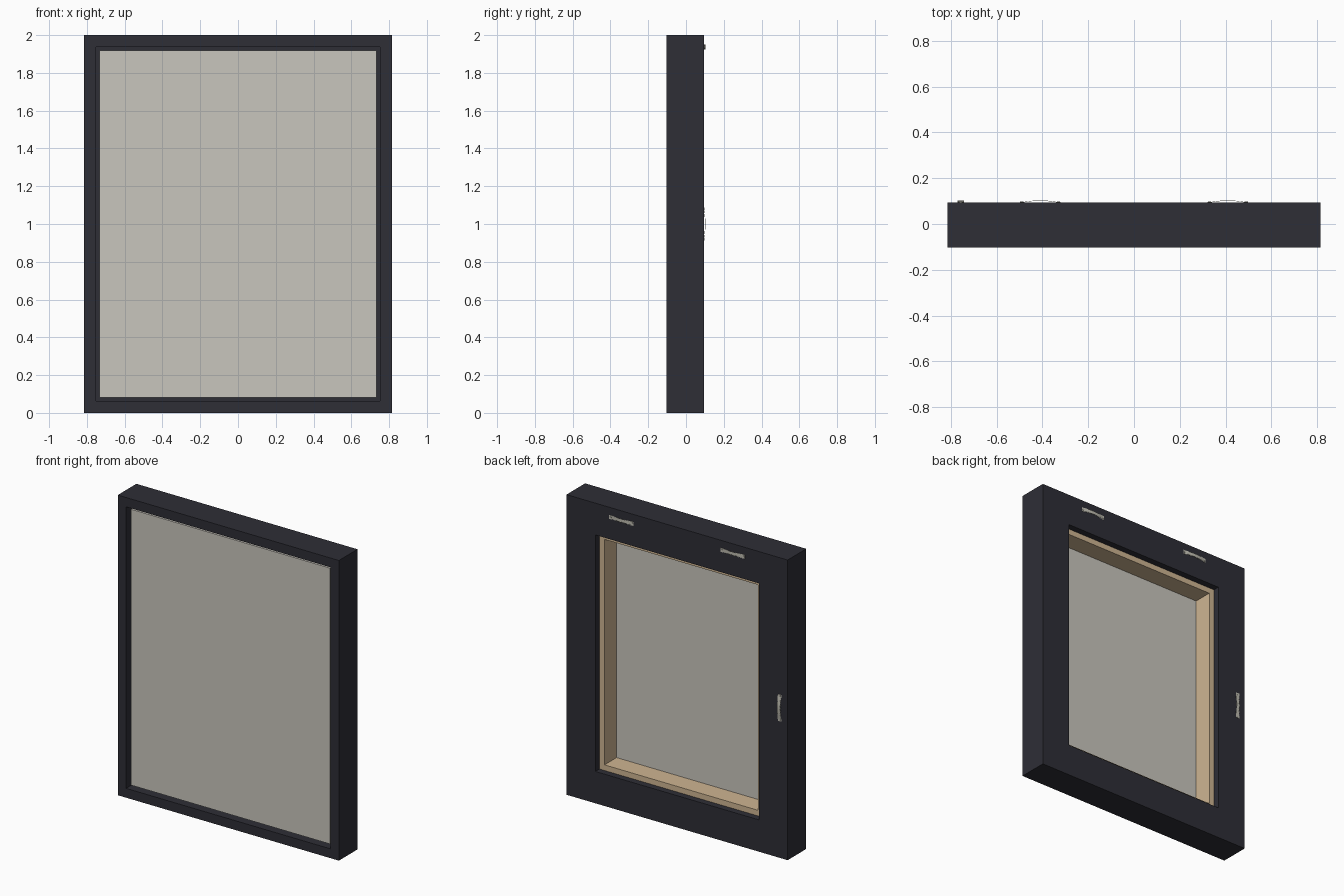
import bpy, bmesh, math
from mathutils import Matrix

if "Cube" in bpy.data.objects:
    bpy.data.objects.remove(bpy.data.objects["Cube"])

HW, H = 0.815, 2.0          # half width and height of the outer frame
FRONT, BACK = -0.102, 0.094  # frame depth range
CANVAS_Y, LEDGE_Y = -0.081, 0.051


def material(name, rgb):
    m = bpy.data.materials.new(name)
    lin = [(c / 255 / 12.92) if c < 11 else ((c / 255 + 0.055) / 1.055) ** 2.4 for c in rgb]
    m.diffuse_color = (*lin, 1)
    m.use_nodes = True
    m.node_tree.nodes["Principled BSDF"].inputs["Base Color"].default_value = m.diffuse_color
    return m


DARK = material("charcoal_paint", (46, 46, 54))
CLOTH = material("off_white_canvas", (201, 198, 189))
WOOD = material("pale_wood", (206, 181, 146))
METAL = material("light_metal", (190, 188, 176))


def make_object(name, bm, mat):
    bmesh.ops.recalc_face_normals(bm, faces=bm.faces)
    me = bpy.data.meshes.new(name)
    bm.to_mesh(me)
    bm.free()
    me.materials.append(mat)
    ob = bpy.data.objects.new(name, me)
    bpy.context.collection.objects.link(ob)
    return ob


def mitred_frame(name, profile, mat):
    """Sweep a closed (inset, y) profile around the rectangle with mitred corners."""
    bm = bmesh.new()
    loops = []
    for sx, sz in ((-1, -1), (1, -1), (1, 1), (-1, 1)):
        loops.append([bm.verts.new((sx * (HW - i), y, H / 2 + sz * (H / 2 - i)))
                      for i, y in profile])
    n = len(profile)
    for c in range(4):
        a, b = loops[c], loops[(c + 1) % 4]
        for k in range(n):
            bm.faces.new((a[k], a[(k + 1) % n], b[(k + 1) % n], b[k]))
    return make_object(name, bm, mat)


# L-shaped floating frame: thin front wall and a wide rear flange
mitred_frame("floating_frame", [(0, FRONT), (0.062, FRONT), (0.062, LEDGE_Y),
                                (0.212, LEDGE_Y), (0.212, BACK), (0, BACK)], DARK)

# wooden stretcher bars inside the canvas
mitred_frame("stretcher_bars", [(0.085, CANVAS_Y + 0.004), (0.249, CANVAS_Y + 0.004),
                                (0.249, LEDGE_Y - 0.001), (0.085, LEDGE_Y - 0.001)], WOOD)

# canvas wrapped over the front and sides of the stretcher
bm = bmesh.new()
bmesh.ops.create_cube(bm, size=1, matrix=Matrix.Translation(
    (0, (CANVAS_Y + LEDGE_Y) / 2, H / 2)) @ Matrix.Diagonal(
    (2 * (HW - 0.081), LEDGE_Y - CANVAS_Y - 0.002, H - 0.162, 1)))
bm.faces.ensure_lookup_table()
rear = [f for f in bm.faces if f.calc_center_median().y > LEDGE_Y - 0.01]
bmesh.ops.delete(bm, geom=rear, context='FACES')
canvas = make_object("canvas", bm, CLOTH)
mod = canvas.modifiers.new("thickness", 'SOLIDIFY')
mod.thickness = 0.003
mod.offset = -1


# sawtooth hangers: bowed strips with a toothed lower edge and two nails
def hanger(name, x, z, angle):
    length, half, steps, t = 0.178, 0.0135, 36, 0.0018
    place = Matrix.Translation((x, BACK, z)) @ Matrix.Rotation(angle, 4, 'Y')
    bm = bmesh.new()
    rows = []
    for i in range(steps + 1):
        u = 2 * i / steps - 1
        bow = 0.0075 * max(0, math.cos(u * math.pi / 2 / 0.85)) if abs(u) < 0.85 else 0
        tooth = 0.007 if abs(u) < 0.75 and i % 2 else 0
        px = u * length / 2
        rows.append([bm.verts.new(p) for p in (
            (px, bow, -half + tooth), (px, bow, half),
            (px, bow + t, half), (px, bow + t, -half + tooth))])
    for a, b in zip(rows, rows[1:]):
        for k in range(4):
            bm.faces.new((a[k], a[(k + 1) % 4], b[(k + 1) % 4], b[k]))
    bm.faces.new(rows[0])
    bm.faces.new(rows[-1])
    for s in (-1, 1):
        bmesh.ops.create_cone(bm, cap_ends=True, segments=12, radius1=0.007, radius2=0.007,
                              depth=0.004, matrix=Matrix.Translation((s * 0.08, 0.002, 0))
                              @ Matrix.Rotation(math.pi / 2, 4, 'X'))
    bm.transform(place)
    make_object(name, bm, METAL)


hanger("top_hanger_left", -0.41, 1.937, 0)
hanger("top_hanger_right", 0.41, 1.937, 0)
hanger("side_hanger", -0.757, 1.0, math.pi / 2)
